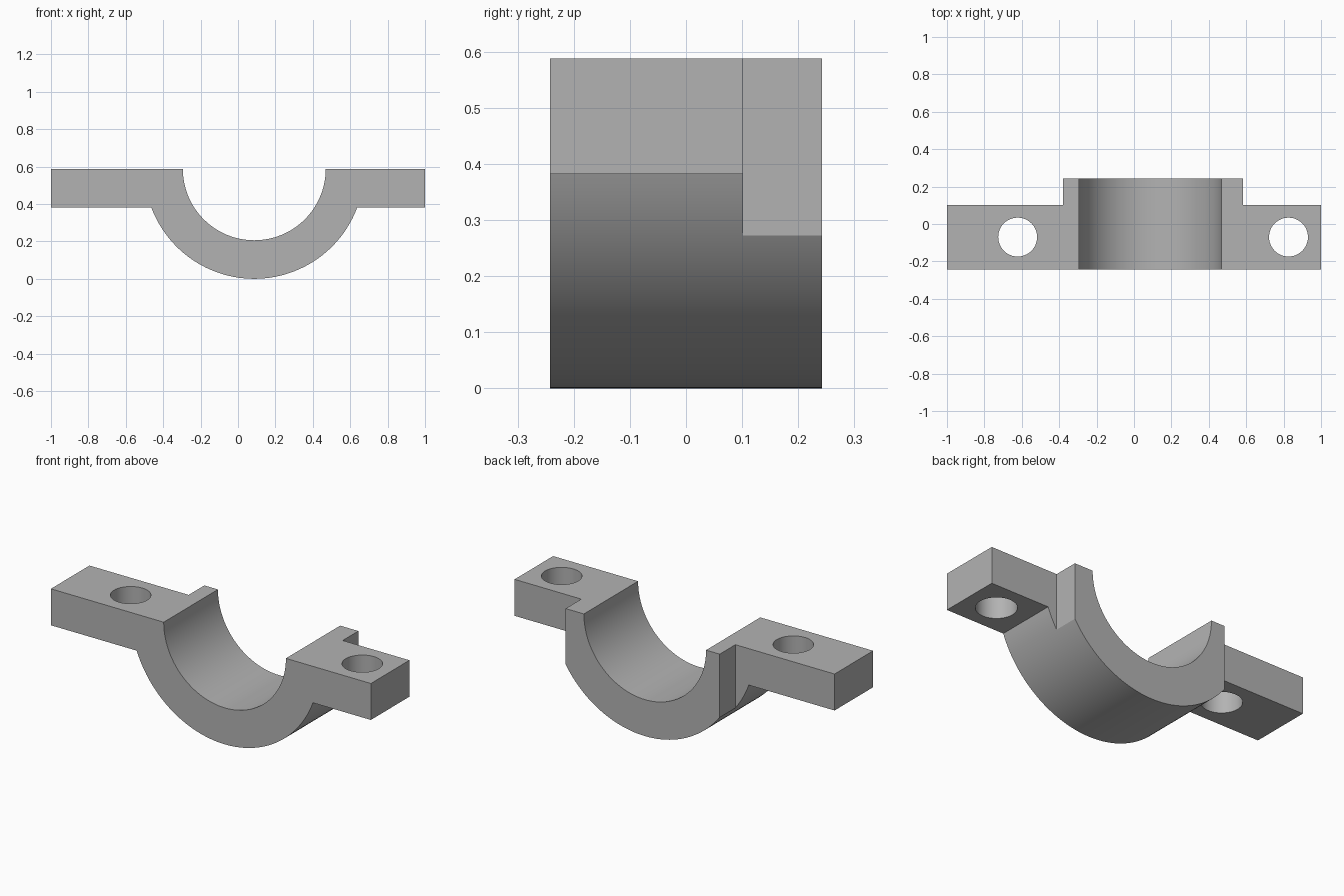
import bpy
import bmesh
from math import sin, cos, asin, pi

if "Cube" in bpy.data.objects:
    bpy.data.objects.remove(bpy.data.objects["Cube"], do_unlink=True)

TOP, FLANGE_Z = 0.588, 0.382
AXIS_X = 0.087
R_IN, R_OUT = 0.382, 0.588
FRONT, FLANGE_BACK, BACK = -0.242, 0.102, 0.242
HOLE_R, HOLE_Y = 0.104, -0.07

metal = bpy.data.materials.new("plain grey")
metal.use_nodes = True
grey = (0.45, 0.45, 0.45, 1)
metal.diffuse_color = grey
metal.node_tree.nodes["Principled BSDF"].inputs["Base Color"].default_value = grey


def arc(radius, start, end, steps):
    """Points on a circle about the bore axis, in the xz plane."""
    angles = [start + (end - start) * i / steps for i in range(steps + 1)]
    return [(AXIS_X + radius * cos(a), TOP + radius * sin(a)) for a in angles]


def prism(name, profile, y0, y1):
    """Extrude an xz profile from y0 to y1."""
    bm = bmesh.new()
    face = bm.faces.new([bm.verts.new((x, y0, z)) for x, z in profile])
    out = bmesh.ops.extrude_face_region(bm, geom=[face])["geom"]
    moved = [v for v in out if isinstance(v, bmesh.types.BMVert)]
    bmesh.ops.translate(bm, verts=moved, vec=(0, y1 - y0, 0))
    bmesh.ops.recalc_face_normals(bm, faces=bm.faces)
    mesh = bpy.data.meshes.new(name)
    bm.to_mesh(mesh)
    bm.free()
    obj = bpy.data.objects.new(name, mesh)
    bpy.context.collection.objects.link(obj)
    return obj


def cut(target, cutter):
    """Subtract the cutter, then remove it."""
    cutter.hide_render = True
    mod = target.modifiers.new("cut", "BOOLEAN")
    mod.operation, mod.solver, mod.object = "DIFFERENCE", "EXACT", cutter
    bpy.ops.object.select_all(action="DESELECT")
    bpy.context.view_layer.objects.active = target
    target.select_set(True)
    bpy.ops.object.modifier_apply(modifier=mod.name)
    bpy.data.objects.remove(cutter, do_unlink=True)


# Half-ring saddle with a flange on each side
dip = asin((TOP - FLANGE_Z) / R_OUT)
profile = [(-1, TOP), (-1, FLANGE_Z)]
profile += arc(R_OUT, -pi + dip, -dip, 64)
profile += [(1, FLANGE_Z), (1, TOP)]
profile += arc(R_IN, 0, -pi, 64)
clamp = prism("bearing_cap", profile, FRONT, BACK)
clamp.data.materials.append(metal)

# Rear corners trimmed to leave a narrower lip
for x0, x1 in ((-1.2, -0.38), (0.583, 1.2)):
    box = [(x0, -0.1), (x1, -0.1), (x1, 0.8), (x0, 0.8)]
    cut(clamp, prism("corner_cutter", box, FLANGE_BACK, BACK + 0.1))

# Bolt holes
for x in (-0.622, 0.826):
    bpy.ops.mesh.primitive_cylinder_add(
        vertices=48, radius=HOLE_R, depth=1, location=(x, HOLE_Y, TOP))
    cut(clamp, bpy.context.object)

bpy.ops.object.shade_smooth_by_angle(angle=pi / 6)
